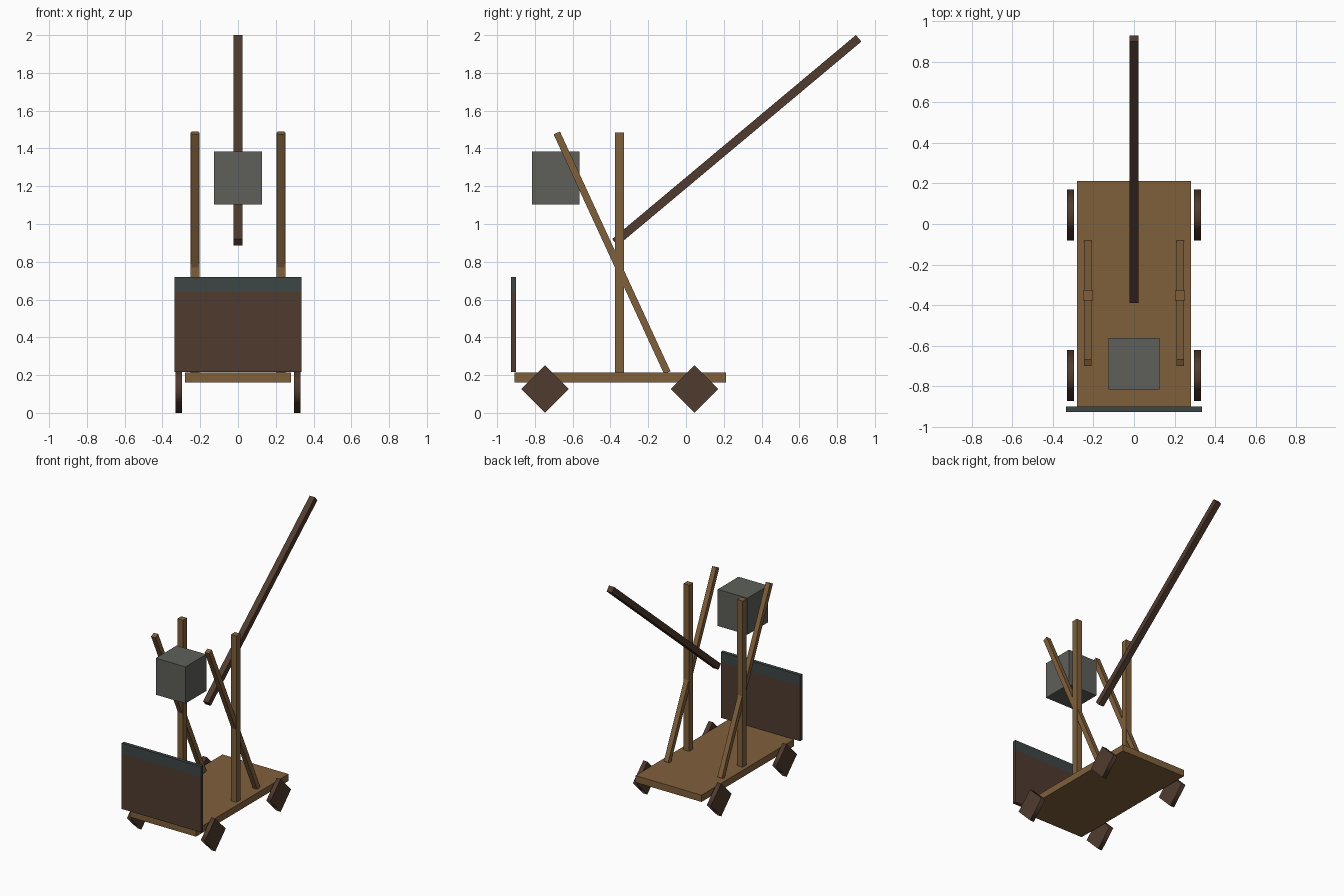
import bpy
import math
from mathutils import Vector

cube = bpy.data.objects.get("Cube")
if cube:
    bpy.data.objects.remove(cube, do_unlink=True)


def material(name, rgb):
    mat = bpy.data.materials.new(name)
    mat.use_nodes = True
    color = (*rgb, 1.0)
    mat.diffuse_color = color
    bsdf = next(n for n in mat.node_tree.nodes if n.type == 'BSDF_PRINCIPLED')
    bsdf.inputs["Base Color"].default_value = color
    return mat


wood = material("light_wood", (0.216, 0.117, 0.045))
dark_wood = material("dark_wood", (0.080, 0.044, 0.028))
slate = material("dark_slate", (0.048, 0.061, 0.061))
stone = material("grey_stone", (0.112, 0.117, 0.102))


def box(name, center, size, mat, tilt=0.0):
    """Box of the given size, tilted about the x axis."""
    bpy.ops.mesh.primitive_cube_add(size=1, location=center)
    obj = bpy.context.object
    obj.name = name
    obj.scale = size
    obj.rotation_euler.x = tilt
    obj.data.materials.append(mat)
    return obj


def beam(name, x, start, end, thickness, mat):
    """Square beam between two (y, z) points."""
    a, b = Vector((x, *start)), Vector((x, *end))
    d = b - a
    return box(name, (a + b) / 2, (thickness, thickness, d.length), mat,
               math.atan2(-d.y, d.z))


def wheel(name, x, y):
    """Four-sided wheel standing on a corner, with a soft-shaded rim."""
    bpy.ops.mesh.primitive_cylinder_add(
        vertices=4, radius=0.126, depth=0.034, location=(x, y, 0.126),
        rotation=(0, math.pi / 2, 0))
    obj = bpy.context.object
    obj.name = name
    obj.data.materials.append(dark_wood)
    for face in obj.data.polygons:
        face.use_smooth = abs(face.normal.z) < 0.5


# Platform
box("platform", (0, -0.348, 0.187), (0.56, 1.12, 0.052), wood)

# Front shield with its capping band
box("shield", (0, -0.914, 0.428), (0.672, 0.027, 0.424), dark_wood)
box("shield_band", (0, -0.914, 0.68), (0.672, 0.027, 0.08), slate)

# Uprights, braces and wheels on both sides
for side, s in (("left", 1), ("right", -1)):
    box(f"{side}_post", (s * 0.227, -0.352, 0.847), (0.048, 0.048, 1.276), wood)
    beam(f"{side}_brace", s * 0.227, (-0.099, 0.213), (-0.684, 1.482), 0.037, wood)
    wheel(f"{side}_front_wheel", s * 0.313, -0.746)
    wheel(f"{side}_back_wheel", s * 0.313, 0.045)

# Throwing arm and counterweight
beam("throwing_arm", 0, (-0.376, 0.903), (0.914, 1.983), 0.045, dark_wood)
box("counterweight", (0, -0.689, 1.244), (0.252, 0.252, 0.28), stone)
